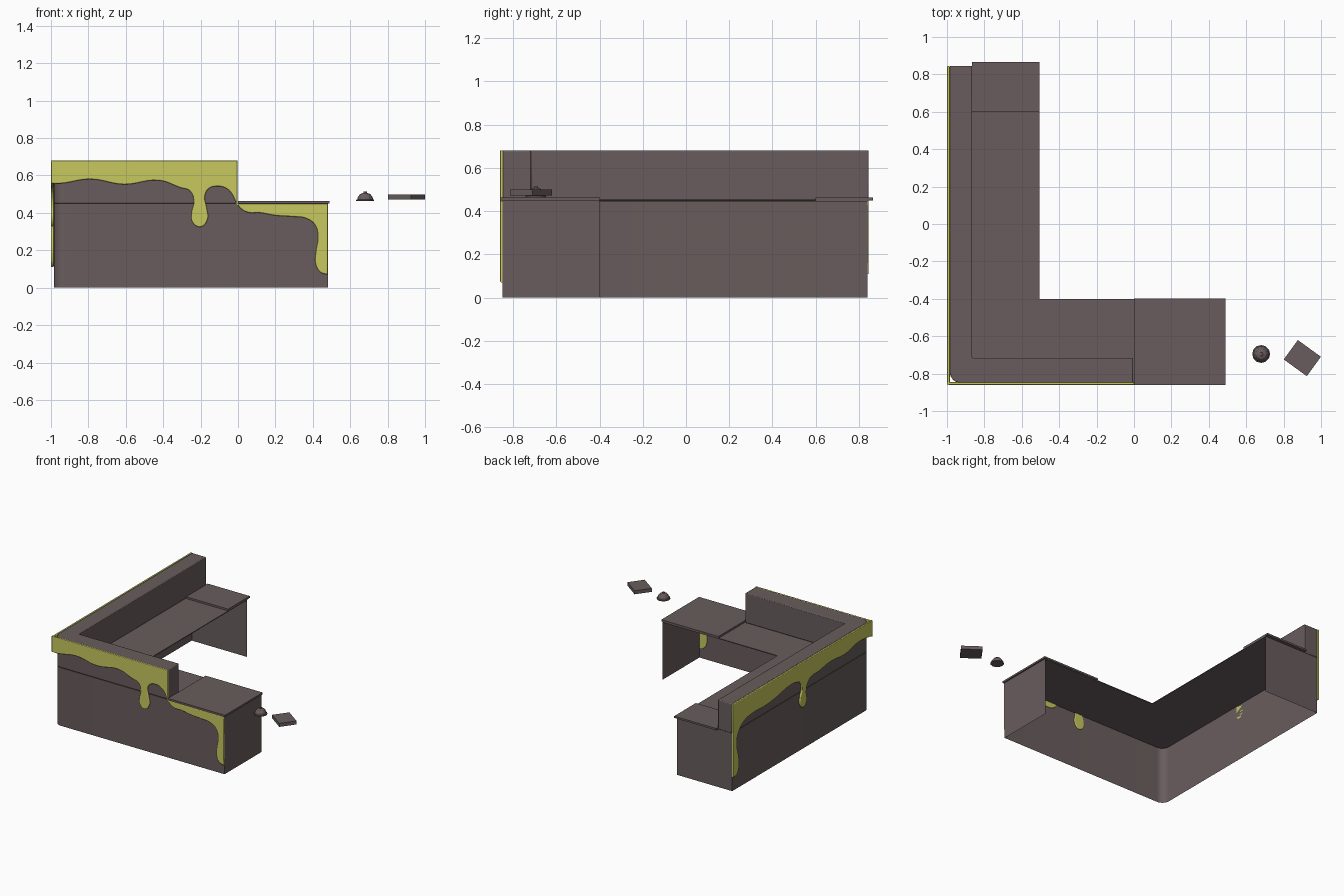
import bpy, bmesh, math

if "Cube" in bpy.data.objects:
    bpy.data.objects.remove(bpy.data.objects["Cube"])

def material(name, rgb):
    m = bpy.data.materials.new(name)
    m.diffuse_color = (*rgb, 1)
    m.use_nodes = True
    m.node_tree.nodes["Principled BSDF"].inputs["Base Color"].default_value = m.diffuse_color
    return m

STONE = material("warm_grey", (0.14, 0.107, 0.109))
LIME = material("lime", (0.58, 0.58, 0.115))

def finish(name, bm, mat=STONE, bevel=0, smooth=False):
    bmesh.ops.recalc_face_normals(bm, faces=bm.faces[:])
    me = bpy.data.meshes.new(name)
    bm.to_mesh(me)
    bm.free()
    me.materials.append(mat)
    ob = bpy.data.objects.new(name, me)
    bpy.context.collection.objects.link(ob)
    if bevel:
        mod = ob.modifiers.new("bevel", 'BEVEL')
        mod.width, mod.segments = bevel, 2
        mod.limit_method = 'ANGLE'
    if smooth:
        bpy.ops.object.select_all(action='DESELECT')
        ob.select_set(True)
        bpy.context.view_layer.objects.active = ob
        bpy.ops.object.shade_smooth_by_angle(angle=math.radians(30))
    return ob

def prism(name, pts, z0, z1, **kw):
    """Closed outline extruded upward."""
    bm = bmesh.new()
    face = bm.faces.new([bm.verts.new((x, y, z0)) for x, y in pts])
    if z1 > z0:
        ext = bmesh.ops.extrude_face_region(bm, geom=[face])
        top = [v for v in ext["geom"] if isinstance(v, bmesh.types.BMVert)]
        bmesh.ops.translate(bm, verts=top, vec=(0, 0, z1 - z0))
    return finish(name, bm, **kw)

def rect(x0, x1, y0, y1):
    return [(x0, y0), (x1, y0), (x1, y1), (x0, y1)]

# rounded outer corner of the L, shared by the wall, shelf and ledge
R = 0.06
corner = [(-0.985 + R - R * math.cos(a), -0.85 + R - R * math.sin(a))
          for a in [math.pi / 2 * i / 8 for i in range(9)]]

# thin outer wall with both end panels, open behind and below
bm = bmesh.new()
path = [(-0.51, 0.84), (-0.985, 0.84)] + corner + [(0.48, -0.85), (0.48, -0.4)]
low = [bm.verts.new((x, y, 0)) for x, y in path]
high = [bm.verts.new((x, y, 0.45)) for x, y in path]
for i in range(len(path) - 1):
    bm.faces.new((low[i], low[i + 1], high[i + 1], high[i]))
finish("desk_wall", bm, smooth=True)

# worktop, raised end tops and tall ledge
prism("worktop", [(-0.985, 0.84)] + corner +
      [(0.48, -0.85), (0.48, -0.4), (-0.505, -0.4), (-0.505, 0.84)], 0.444, 0.45)
prism("front_end_top", rect(0.0, 0.49, -0.86, -0.397), 0.45, 0.464)
prism("rear_end_top", rect(-0.866, -0.505, 0.6, 0.866), 0.45, 0.464)
prism("tall_ledge", [(-0.985, 0.845)] + corner +
      [(-0.005, -0.85), (-0.005, -0.717), (-0.865, -0.717), (-0.865, 0.845)],
      0.45, 0.68, bevel=0.006, smooth=True)

# dripping slime plates: straight corners plus a wavy lower edge
def drip(name, corners, wave, loc, rot):
    cu = bpy.data.curves.new(name, 'CURVE')
    cu.dimensions, cu.fill_mode = '2D', 'BOTH'
    cu.resolution_u = 6
    cu.extrude, cu.bevel_depth, cu.bevel_resolution = 0.0015, 0.006, 2
    cu.offset = -0.006
    sp = cu.splines.new('BEZIER')
    pts = corners + wave
    sp.bezier_points.add(len(pts) - 1)
    last = len(pts) - 1
    for i, (p, c) in enumerate(zip(sp.bezier_points, pts)):
        p.co = (*c, 0)
        sharp = i < len(corners) or i == last
        p.handle_left_type = p.handle_right_type = 'VECTOR' if sharp else 'AUTO'
    sp.use_cyclic_u = True
    ob = bpy.data.objects.new(name, cu)
    bpy.context.collection.objects.link(ob)
    ob.location, ob.rotation_euler = loc, rot
    cu.materials.append(LIME)
    bpy.ops.object.select_all(action='DESELECT')
    ob.select_set(True)
    bpy.context.view_layer.objects.active = ob
    bpy.ops.object.convert(target='MESH')
    bpy.ops.object.shade_smooth_by_angle(angle=math.radians(40))

Q = math.pi / 2
drip("front_drip",
     [(-1, 0.68), (-0.003, 0.68), (-0.003, 0.448), (0.48, 0.448), (0.48, 0.07)],
     [(0.44, 0.083), (0.415, 0.13), (0.418, 0.2), (0.428, 0.27), (0.412, 0.335),
      (0.365, 0.37), (0.29, 0.38), (0.2, 0.386), (0.12, 0.4), (0.045, 0.405),
      (0, 0.44), (-0.035, 0.505), (-0.065, 0.532), (-0.11, 0.542), (-0.155, 0.53),
      (-0.177, 0.49), (-0.168, 0.43), (-0.163, 0.365), (-0.2, 0.325),
      (-0.243, 0.35), (-0.248, 0.4), (-0.236, 0.46), (-0.255, 0.515), (-0.31, 0.535),
      (-0.42, 0.573), (-0.61, 0.552), (-0.79, 0.58), (-0.95, 0.557), (-1, 0.557)],
     (0, -0.8525, 0), (Q, 0, 0))
drip("side_drip",
     [(0.845, 0.68), (-0.86, 0.68), (-0.86, 0.56)],
     [(-0.69, 0.575), (-0.53, 0.545), (-0.345, 0.555), (-0.2, 0.535), (-0.1, 0.525),
      (-0.065, 0.49), (-0.05, 0.44), (-0.055, 0.36), (-0.02, 0.328), (0.022, 0.36),
      (0.02, 0.42), (0.003, 0.47), (0.02, 0.53), (0.07, 0.552), (0.147, 0.56),
      (0.33, 0.53), (0.455, 0.518), (0.615, 0.52), (0.72, 0.495), (0.79, 0.42),
      (0.8, 0.34), (0.778, 0.25), (0.776, 0.17), (0.8, 0.12), (0.845, 0.11)],
     (-0.9925, 0, 0), (Q, 0, Q))

# service bell: revolved dome with a small button
bm = bmesh.new()
prof = [(0.048, 0.463), (0.048, 0.47), (0.042, 0.472), (0.039, 0.485),
        (0.028, 0.5), (0.01, 0.507), (0.009, 0.514)]
N = 12
rings = [[bm.verts.new((0.68 + r * math.cos(2 * math.pi * i / N),
                        -0.695 + r * math.sin(2 * math.pi * i / N), z))
          for i in range(N)] for r, z in prof]
for a, b in zip(rings, rings[1:]):
    for i in range(N):
        j = (i + 1) % N
        bm.faces.new((a[i], a[j], b[j], b[i]))
bm.faces.new(rings[0])
bm.faces.new(rings[-1])
finish("bell", bm)

# turned notepad block
a = math.radians(-36)
prism("notepad", [(0.9 + x * math.cos(a) - y * math.sin(a),
                   -0.717 + x * math.sin(a) + y * math.cos(a))
                  for x, y in rect(-0.076, 0.076, -0.064, 0.064)], 0.472, 0.499)
